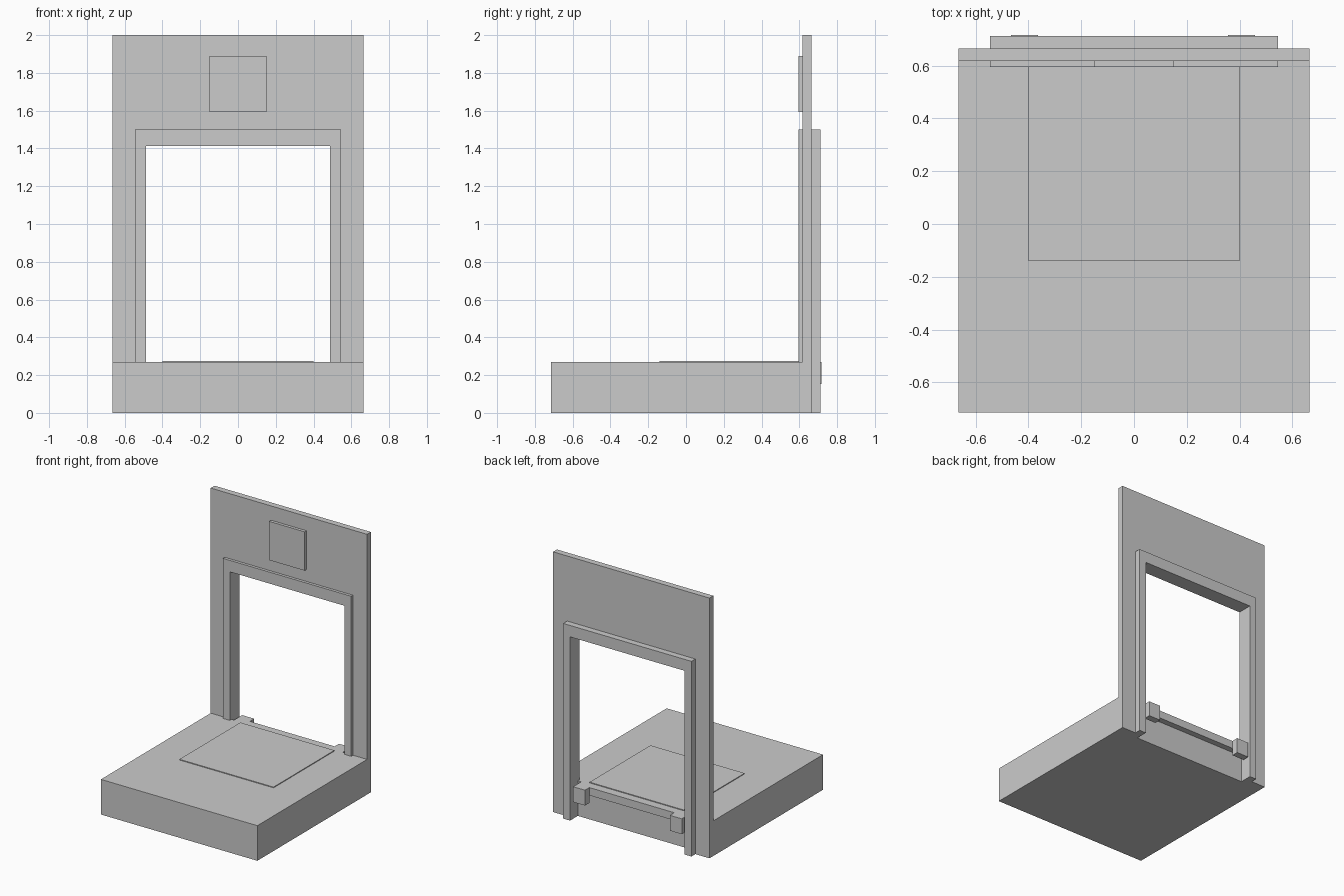
import bpy

if "Cube" in bpy.data.objects:
    bpy.data.objects.remove(bpy.data.objects["Cube"])


def box(name, x0, x1, y0, y1, z0, z1):
    """Axis-aligned box given by its extents."""
    bpy.ops.mesh.primitive_cube_add(size=1, location=((x0 + x1) / 2, (y0 + y1) / 2, (z0 + z1) / 2))
    ob = bpy.context.object
    ob.name = name
    ob.scale = (x1 - x0, y1 - y0, z1 - z0)
    bpy.ops.object.transform_apply(location=True, rotation=False, scale=True)
    return ob


def arch(name, outer, inner, top, under, y0, y1):
    """Upside-down U profile standing on z = 0, extruded from y0 to y1."""
    pts = [(-outer, 0), (-inner, 0), (-inner, under), (inner, under),
           (inner, 0), (outer, 0), (outer, top), (-outer, top)]
    n = len(pts)
    verts = [(x, y, z) for y in (y0, y1) for x, z in pts]
    # front and back as three quads each, so the corners stay clean
    quads = [(0, 1, 2, 7), (7, 2, 3, 6), (3, 4, 5, 6)]
    faces = quads + [tuple(i + n for i in reversed(q)) for q in quads]
    faces += [(i, i + n, (i + 1) % n + n, (i + 1) % n) for i in range(n)]
    mesh = bpy.data.meshes.new(name)
    mesh.from_pydata(verts, [], faces)
    ob = bpy.data.objects.new(name, mesh)
    bpy.context.collection.objects.link(ob)
    return ob


# Floor slab and raised mat
box("floor_slab", -0.665, 0.665, -0.715, 0.618, 0, 0.27)
box("floor_mat", -0.4, 0.4, -0.14, 0.6, 0.265, 0.276)

# Wall with doorway, and the door frame standing proud on both sides
arch("wall", 0.665, 0.515, 2.0, 1.455, 0.618, 0.665)
arch("door_frame", 0.545, 0.487, 1.5, 1.412, 0.596, 0.713)

# Threshold bar with two small brackets behind it
box("threshold_bar", -0.466, 0.458, 0.618, 0.664, 0.21, 0.27)
for side, x0, x1 in (("left", -0.466, -0.364), ("right", 0.357, 0.458)):
    box("threshold_bracket_" + side, x0, x1, 0.664, 0.717, 0.152, 0.27)

# Sign panel above the doorway
box("sign_panel", -0.152, 0.15, 0.595, 0.62, 1.592, 1.89)
